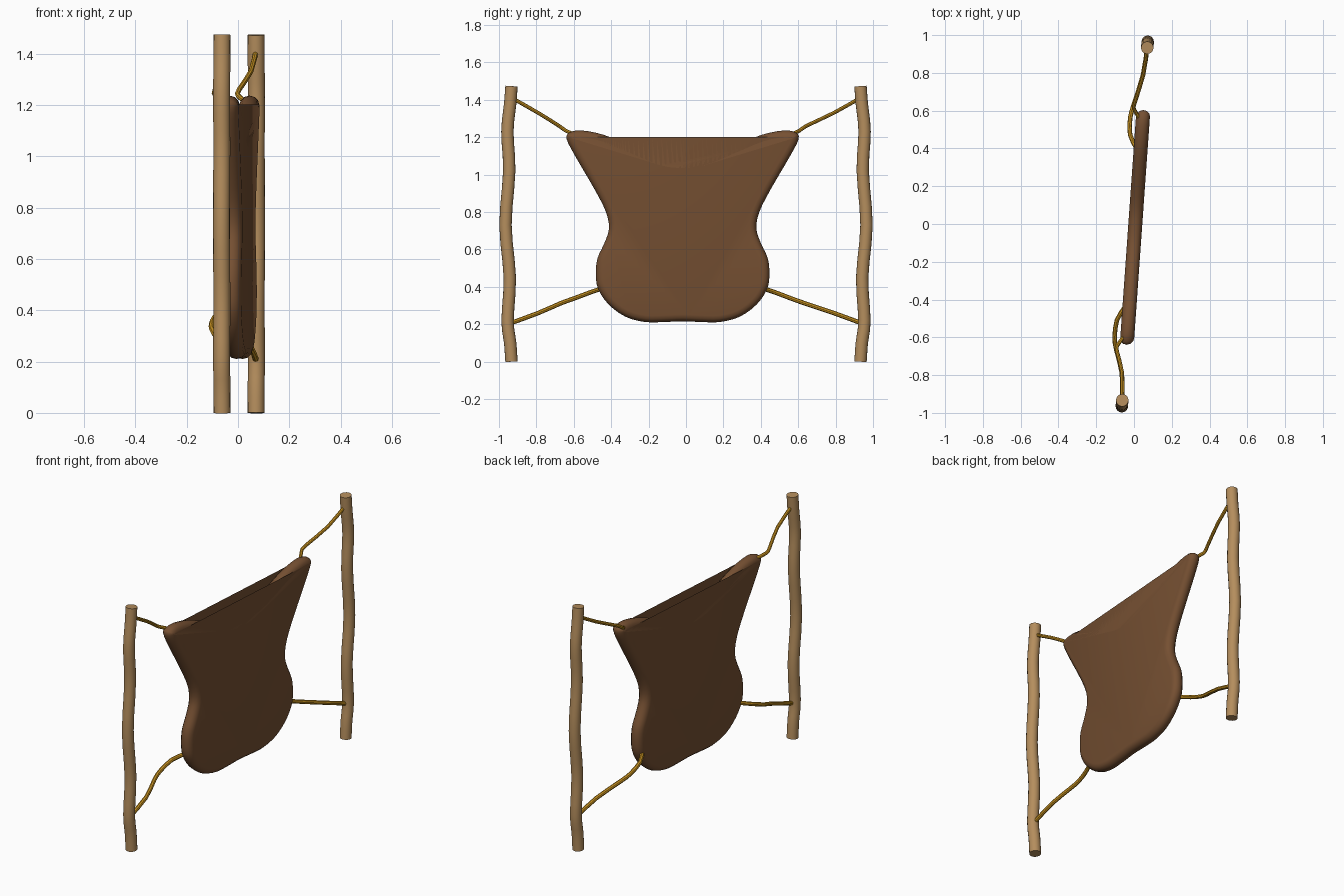
import bpy, bmesh, math
from mathutils import Vector

if "Cube" in bpy.data.objects:
    bpy.data.objects.remove(bpy.data.objects["Cube"])


def material(name, color):
    m = bpy.data.materials.new(name)
    m.diffuse_color = (*color, 1)
    m.use_nodes = True
    m.node_tree.nodes["Principled BSDF"].inputs["Base Color"].default_value = m.diffuse_color
    return m


WOOD = material("wood", (0.46, 0.27, 0.11))
LEATHER = material("leather", (0.18, 0.08, 0.032))
CORD = material("cord", (0.58, 0.29, 0.015))


def place(u, y, z):
    """The rack is turned slightly, so depth drifts along y."""
    return Vector((u + 0.004 + 0.071 * y, y, z))


def smooth_path(pts, steps, closed=False):
    """Catmull-Rom interpolation through the points."""
    pts = [Vector(p) for p in pts]
    n = len(pts)
    get = (lambda i: pts[i % n]) if closed else (lambda i: pts[max(0, min(n - 1, i))])
    out = []
    for i in range(n if closed else n - 1):
        a, b, c, d = (get(i + k) for k in (-1, 0, 1, 2))
        for s in range(steps):
            t = s / steps
            out.append(0.5 * (2 * b + (c - a) * t + (2 * a - 5 * b + 4 * c - d) * t * t
                              + (3 * b - a - 3 * c + d) * t ** 3))
    return out if closed else out + [pts[-1]]


def loft(name, rings, mat):
    """Skin closed rings of points and cap both ends."""
    bm = bmesh.new()
    loops = [[bm.verts.new(p) for p in ring] for ring in rings]
    n = len(loops[0])
    for a, b in zip(loops, loops[1:]):
        for i in range(n):
            j = (i + 1) % n
            bm.faces.new((a[i], a[j], b[j], b[i]))
    bm.faces.new(loops[0][::-1])
    bm.faces.new(loops[-1])
    bmesh.ops.recalc_face_normals(bm, faces=bm.faces)
    me = bpy.data.meshes.new(name)
    bm.to_mesh(me)
    bm.free()
    me.materials.append(mat)
    ob = bpy.data.objects.new(name, me)
    bpy.context.collection.objects.link(ob)
    bpy.ops.object.select_all(action='DESELECT')
    ob.select_set(True)
    bpy.context.view_layer.objects.active = ob
    bpy.ops.object.shade_smooth_by_angle(angle=math.radians(40))
    return ob


def tube(name, path, radius, sides, mat):
    rings = []
    for i, p in enumerate(path):
        t = (path[min(i + 1, len(path) - 1)] - path[max(i - 1, 0)]).normalized()
        e1 = (Vector((1, 0, 0)) - t * t.x).normalized()
        e2 = t.cross(e1)
        rings.append([p + radius * (math.cos(a) * e1 + math.sin(a) * e2)
                      for a in (2 * math.pi * k / sides for k in range(sides))])
    return loft(name, rings, mat)


# Posts and cords, mirrored left and right
POST = [(0.933, 0), (0.94, 0.1), (0.954, 0.22), (0.942, 0.45), (0.965, 0.73),
        (0.945, 1.02), (0.955, 1.23), (0.94, 1.38), (0.933, 1.473)]
UPPER = [(0, 0.94, 1.415), (-0.01, 0.79, 1.33), (-0.045, 0.66, 1.26),
         (-0.046, 0.625, 1.235), (-0.01, 0.57, 1.21)]
LOWER = [(0, 0.94, 0.205), (-0.012, 0.79, 0.26), (-0.05, 0.65, 0.313),
         (-0.064, 0.58, 0.338), (-0.058, 0.49, 0.372), (-0.02, 0.42, 0.395)]
for side, s in (("left", -1), ("right", 1)):
    tube("post_" + side, smooth_path([place(0, s * y, z) for y, z in POST], 3),
         0.033, 16, WOOD)
    for label, pts, r in (("upper", UPPER, 0.010), ("lower", LOWER, 0.012)):
        path = [place(u, s * y - (0.018 if y < 0.75 else 0), z) for u, y, z in pts]
        tube(f"{label}_cord_{side}", smooth_path(path, 2), r, 8, CORD)

# Stretched hide: half outline mirrored, then lofted through rounded rim rings
HALF = [(0, 1.072), (0.11, 1.085), (0.27, 1.15), (0.42, 1.212), (0.54, 1.236),
        (0.605, 1.225), (0.62, 1.19), (0.575, 1.1), (0.47, 0.92), (0.41, 0.80),
        (0.394, 0.71), (0.42, 0.63), (0.456, 0.55), (0.464, 0.46), (0.45, 0.385),
        (0.395, 0.305), (0.305, 0.24), (0.2, 0.212), (0.1, 0.212), (0, 0.216)]
outline = HALF + [(-y, z) for y, z in HALF[-2:0:-1]]
edge = smooth_path(outline, 3, closed=True)
normals = []
for i in range(len(edge)):
    t = (edge[(i + 1) % len(edge)] - edge[i - 1]).normalized()
    normals.append(Vector((t.y, -t.x)))       # points inward (clockwise outline)
RIM = [(0.036, 0.037), (0.018, 0.032), (0.005, 0.019), (0, 0)]
RIM = [(d, -u) for d, u in RIM] + [(d, u) for d, u in RIM[-2::-1]]
rings = []
for d, u in RIM:
    ring = [p + n * d for p, n in zip(edge, normals)]
    rings.append([place(u + 0.003, q.x - 0.018, q.y) for q in ring])
loft("hide", rings, LEATHER)
